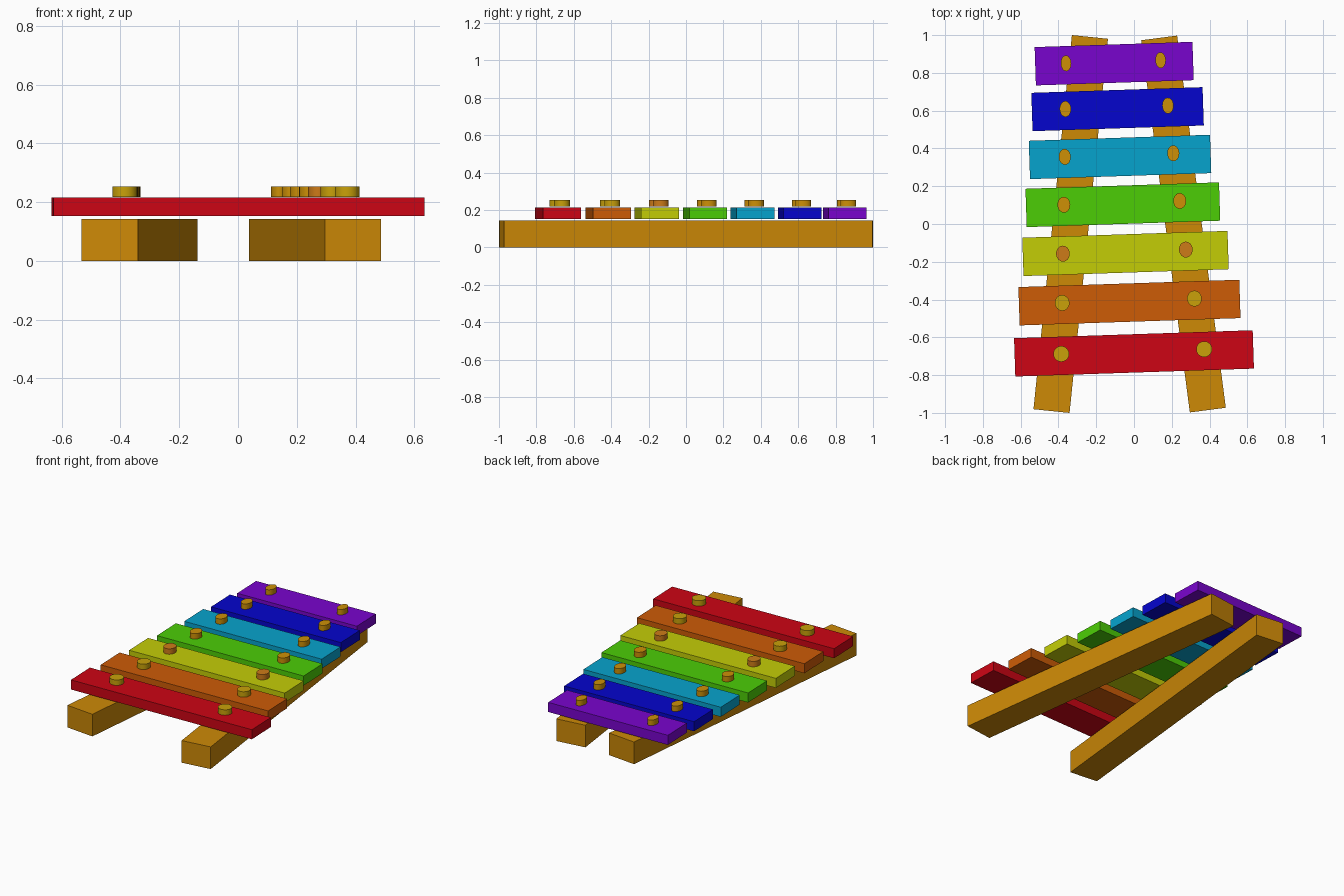
import bpy
from math import radians, cos, sin

if "Cube" in bpy.data.objects:
    bpy.data.objects.remove(bpy.data.objects["Cube"])


def paint(obj, name, rgb):
    mat = bpy.data.materials.get(name)
    if mat is None:
        mat = bpy.data.materials.new(name)
        # screen colour (0-255) to linear
        mat.diffuse_color = [(c / 255) ** 2.2 for c in rgb] + [1.0]
        mat.use_nodes = True
        mat.node_tree.nodes["Principled BSDF"].inputs["Base Color"].default_value = mat.diffuse_color
    obj.data.materials.append(mat)


def box(name, x, y, z0, z1, length, width, angle):
    bpy.ops.mesh.primitive_cube_add(size=1, location=(x, y, (z0 + z1) / 2),
                                    rotation=(0, 0, radians(angle)))
    obj = bpy.context.object
    obj.name = name
    obj.scale = (length, width, z1 - z0)
    return obj


def peg(name, x, y, z0, z1, rx, ry, angle):
    bpy.ops.mesh.primitive_cylinder_add(vertices=24, radius=1, depth=1,
                                        location=(x, y, (z0 + z1) / 2),
                                        rotation=(0, 0, radians(angle)))
    obj = bpy.context.object
    obj.name = name
    obj.scale = (rx, ry, z1 - z0)
    bpy.ops.object.transform_apply(location=False, rotation=False, scale=True)
    bpy.ops.object.shade_smooth_by_angle(angle=radians(40))
    return obj


# Two converging wooden rails
for name, x, length, angle in (("left_rail", -0.335, 1.991, -5.86),
                               ("right_rail", 0.262, 1.987, 7.45)):
    rail = box(name, x, 0, 0, 0.143, 0.192, length, angle)
    paint(rail, "rail_wood", (204, 136, 15))

# Seven tone bars, shrinking towards the back, each held by two pegs
TILT = 1.9
LONGEST = 1.264
GOLD, AMBER, COPPER = (200, 160, 18), (204, 143, 15), (204, 122, 30)
bars = (
    ("red", 0.000, -0.685, 1.264, (204, 13, 27), GOLD),
    ("orange", -0.024, -0.416, 1.170, (204, 92, 15), GOLD),
    ("yellow", -0.045, -0.156, 1.087, (194, 204, 15), COPPER),
    ("green", -0.059, 0.102, 1.025, (77, 204, 15), AMBER),
    ("cyan", -0.074, 0.355, 0.960, (15, 162, 204), AMBER),
    ("blue", -0.087, 0.608, 0.907, (13, 13, 204), AMBER),
    ("purple", -0.105, 0.849, 0.836, (120, 13, 204), AMBER),
)
ca, sa = cos(radians(TILT)), sin(radians(TILT))
for name, x, y, length, colour, peg_colour in bars:
    bar = box(name + "_bar", x, y, 0.153, 0.215, length, 0.203, TILT)
    paint(bar, name + "_paint", colour)
    s = length / LONGEST
    for side, dx in (("left", -0.385), ("right", 0.372)):
        lx, ly = dx * s, 0.010
        pin = peg(f"{name}_{side}_peg", x + lx * ca - ly * sa, y + lx * sa + ly * ca,
                  0.218, 0.253, 0.042 * s, 0.042, TILT)
        paint(pin, "peg_%d_%d_%d" % peg_colour, peg_colour)
